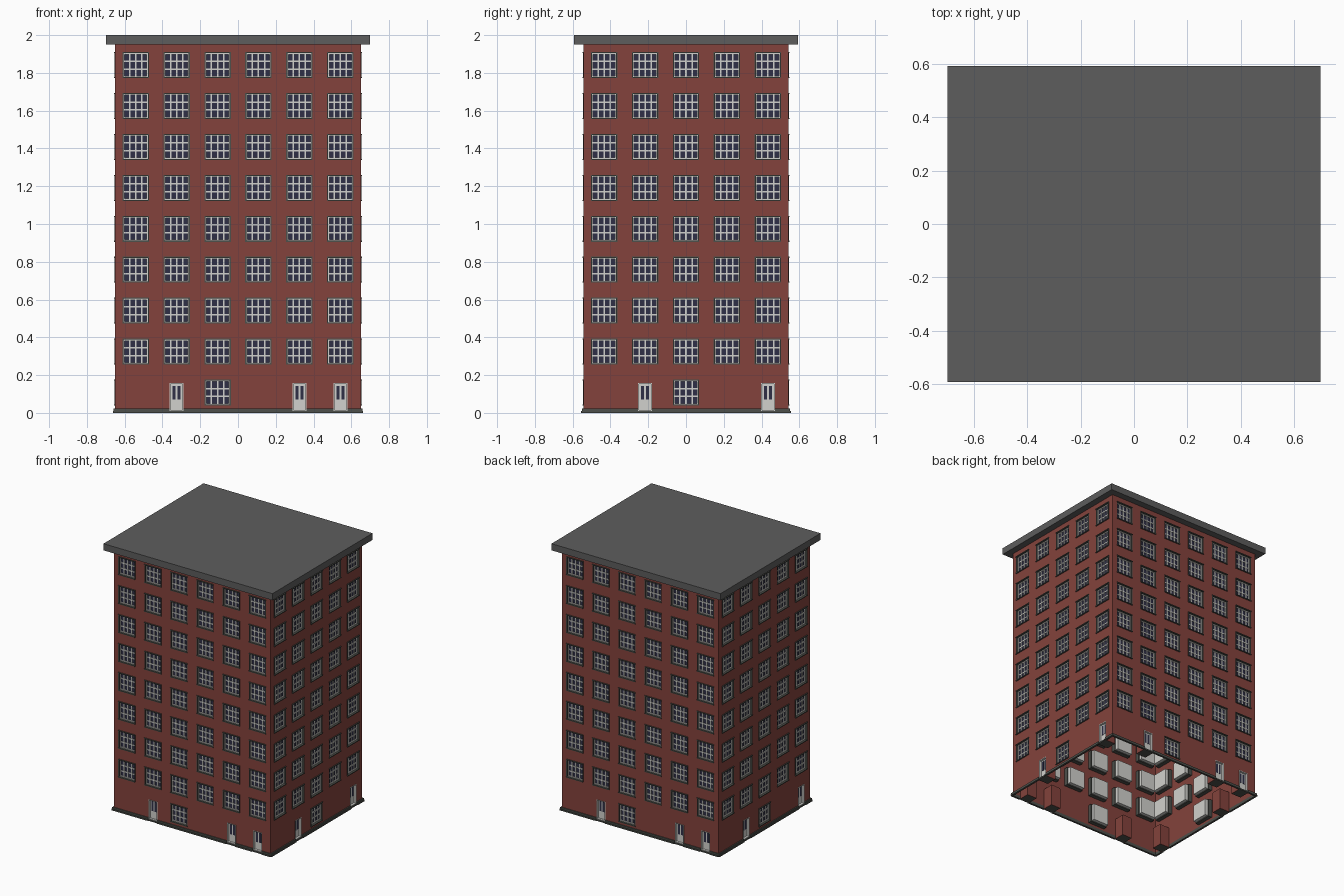
import bpy, bmesh
from math import pi
from mathutils import Matrix, Vector

if "Cube" in bpy.data.objects:
    bpy.data.objects.remove(bpy.data.objects["Cube"])

BAY = 1.3 / 6                 # square wall module
STOREYS = 9
HX, HY = 3 * BAY, 2.5 * BAY   # half sizes of the block


def material(name, rgb):
    m = bpy.data.materials.new(name)
    m.use_nodes = True
    m.diffuse_color = (*rgb, 1)
    m.node_tree.nodes["Principled BSDF"].inputs["Base Color"].default_value = (*rgb, 1)
    return m


brick = material("brick red", (0.23, 0.055, 0.045))
slate = material("slate grey", (0.11, 0.11, 0.11))
trim = material("dark trim", (0.075, 0.08, 0.07))
white = material("off white", (0.64, 0.64, 0.61))
navy = material("navy glass", (0.028, 0.028, 0.062))

colours = {"brick_walls": brick, "door_vestibules": brick, "roof_slab": slate,
           "plinth": trim, "window_surrounds": trim, "window_sashes": white,
           "window_glass": navy, "doors": white, "door_glass": navy,
           "door_steps": trim, "door_surrounds": white}
parts = {name: bmesh.new() for name in colours}


def box(part, frame, u0, u1, d0, d1, z0, z1):
    """Box in wall coordinates: u along the wall, d depth inwards, z up."""
    size = Matrix.Diagonal((u1 - u0, d1 - d0, z1 - z0, 1))
    middle = Matrix.Translation(((u0 + u1) / 2, (d0 + d1) / 2, (z0 + z1) / 2))
    bmesh.ops.create_cube(parts[part], size=1, matrix=frame @ middle @ size)


def panel(frame, u0, u1, z0, z1):
    """Flat brick rectangle on the wall plane."""
    bm = parts["brick_walls"]
    corners = [(u0, z0), (u1, z0), (u1, z1), (u0, z1)]
    bm.faces.new([bm.verts.new(frame @ Vector((u, 0, z))) for u, z in corners])


def pierced_panel(frame, u, z, w, low, high):
    """One brick bay around an opening of half width w."""
    left, right, top = u - BAY / 2, u + BAY / 2, z + BAY
    panel(frame, left, u - w, z, top)
    panel(frame, u + w, right, z, top)
    panel(frame, u - w, u + w, high, top)
    if low > z:
        panel(frame, u - w, u + w, z, low)


def ring(part, frame, u, w, t, d0, d1, low, high):
    """Rectangular frame of bar thickness t."""
    box(part, frame, u - w, u - w + t, d0, d1, low, high)
    box(part, frame, u + w - t, u + w, d0, d1, low, high)
    box(part, frame, u - w + t, u + w - t, d0, d1, low, low + t)
    box(part, frame, u - w + t, u + w - t, d0, d1, high - t, high)


def window(frame, u, z):
    w, low, high, t = 0.07, z + 0.039, z + 0.177, 0.006
    pierced_panel(frame, u, z, w, low, high)
    ring("window_surrounds", frame, u, w, t, -0.003, 0.03, low, high)
    # projecting sill and lintel
    for edge in (low, high - t):
        box("window_surrounds", frame, u - w, u + w, -0.007, 0, edge, edge + t)
    # inner casing, glass, then sash bars
    w, low, high = w - t, low + t, high - t
    box("window_sashes", frame, u - w, u + w, 0.019, 0.055, low, high)
    box("window_glass", frame, u - w, u + w, 0.016, 0.019, low, high)
    ring("window_sashes", frame, u, w, t, 0.008, 0.018, low, high)
    for i in (-1, 0, 1):
        c = u + i * w / 2
        box("window_sashes", frame, c - 0.004, c + 0.004, 0.01, 0.018, low, high)
    for i in (1, 2):
        c = low + (high - low) * i / 3
        box("window_sashes", frame, u - w, u + w, 0.011, 0.018, c - 0.004, c + 0.004)


def door(frame, u, z):
    w, low, high = 0.037, z + 0.01, z + 0.157
    pierced_panel(frame, u, z, w, z, high)
    # brick vestibule behind the opening
    for side in (-1, 1):
        c = u + side * (w + 0.002)
        box("door_vestibules", frame, c - 0.002, c + 0.002, 0.001, 0.08, z, high)
    box("door_vestibules", frame, u - w, u + w, 0.076, 0.08, z, high)
    box("door_vestibules", frame, u - w, u + w, 0.001, 0.08, high, high + 0.004)
    box("door_steps", frame, u - w, u + w, -0.008, 0.076, z, low)
    # leaf with two tall panes
    ring("door_surrounds", frame, u, w, 0.005, -0.002, 0.02, low, high)
    box("doors", frame, u - w + 0.005, u + w - 0.005, 0.014, 0.022, low, high - 0.005)
    for side in (-1, 1):
        c = u + side * 0.013
        box("door_glass", frame, c - 0.008, c + 0.008, 0.012, 0.015, low + 0.06, high - 0.014)


def plinth(frame, u0, u1):
    box("plinth", frame, u0, u1, -0.013, 0.002, 0, 0.01)
    box("plinth", frame, u0, u1, -0.008, 0.002, 0.01, 0.022)


# Ground floor layout: P plain, D door, W window
layouts = [("PDWPDD", HY), ("PDWPD", HX)] * 2
for k, (ground, distance) in enumerate(layouts):
    frame = Matrix.Rotation(k * pi / 2, 4, "Z") @ Matrix.Translation((0, -distance, 0))
    half = len(ground) * BAY / 2
    for i, kind in enumerate(ground):
        u = (i + 0.5) * BAY - half
        for storey in range(1, STOREYS):
            window(frame, u, storey * BAY)
        left = u - BAY / 2 - (0.008 if i == 0 else 0)
        right = u + BAY / 2 + (0.008 if i == len(ground) - 1 else 0)
        if kind == "D":
            door(frame, u, 0)
            plinth(frame, left, u - 0.037)
            plinth(frame, u + 0.037, right)
        else:
            plinth(frame, left, right)
            if kind == "W":
                window(frame, u, 0)
            else:
                panel(frame, u - BAY / 2, u + BAY / 2, 0, BAY)

# Overhanging flat roof
box("roof_slab", Matrix(), -0.7, 0.7, -0.592, 0.592, STOREYS * BAY, 2)

bmesh.ops.remove_doubles(parts["brick_walls"], verts=parts["brick_walls"].verts, dist=0.0001)
for name, bm in parts.items():
    mesh = bpy.data.meshes.new(name)
    bm.to_mesh(mesh)
    bm.free()
    mesh.materials.append(colours[name])
    bpy.context.collection.objects.link(bpy.data.objects.new(name, mesh))
